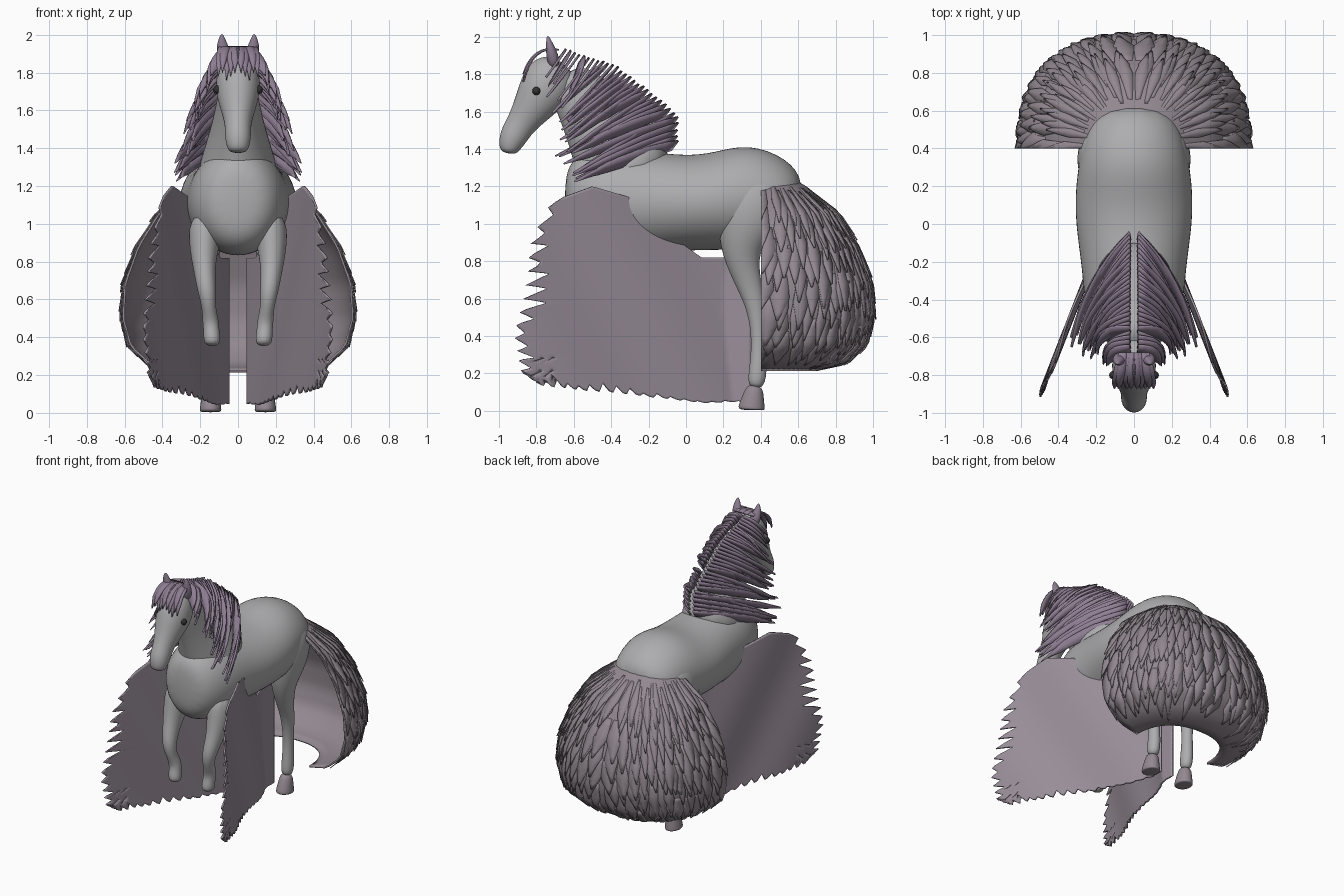
import bpy, bmesh, random
from math import sin, cos, pi
from mathutils import Vector as V

if "Cube" in bpy.data.objects:
    bpy.data.objects.remove(bpy.data.objects["Cube"])

random.seed(4)


def mat(name, c):
    m = bpy.data.materials.new(name)
    m.diffuse_color = (*c, 1)
    m.use_nodes = True
    m.node_tree.nodes["Principled BSDF"].inputs["Base Color"].default_value = m.diffuse_color
    return m


GREY = mat("coat_grey", (.42, .42, .43))
PURPLE = mat("mane_purple", (.27, .21, .29))
MAUVE = mat("wing_mauve", (.33, .28, .33))
DUSK = mat("tail_dusk", (.29, .25, .28))
DARK = mat("eye_dark", (.03, .03, .03))


def table(t, x):
    """Linear lookup in a sorted list of (x, value)."""
    if x <= t[0][0]:
        return t[0][1]
    for (a, p), (b, q) in zip(t, t[1:]):
        if x <= b:
            return p + (q - p) * (x - a) / (b - a)
    return t[-1][1]


def finish(bm, name, m, mirror=False, sub=0, thick=0):
    bmesh.ops.recalc_face_normals(bm, faces=bm.faces)
    me = bpy.data.meshes.new(name)
    bm.to_mesh(me)
    bm.free()
    me.materials.append(m)
    me.shade_smooth()
    ob = bpy.data.objects.new(name, me)
    bpy.context.collection.objects.link(ob)
    if mirror:
        ob.modifiers.new("mirror", 'MIRROR').use_mirror_merge = False
    if sub:
        ob.modifiers.new("subsurf", 'SUBSURF').levels = sub
    if thick:
        s = ob.modifiers.new("solid", 'SOLIDIFY')
        s.thickness, s.offset = thick, 0
    return ob


def loft(name, rings, m=GREY, mirror=False, n=14):
    """Closed tube through rings (x, y, z, half width, half depth)."""
    bm, loops = bmesh.new(), []
    for i, (x, y, z, a, b) in enumerate(rings):
        t = V(rings[min(i + 1, len(rings) - 1)][:3]) - V(rings[max(i - 1, 0)][:3])
        t.x = 0
        d = t.normalized().cross(V((1, 0, 0)))
        loops.append([bm.verts.new(V((x, y, z)) + V((a * cos(k * 2 * pi / n), 0, 0))
                                   + d * b * sin(k * 2 * pi / n)) for k in range(n)])
    for p, q in zip(loops, loops[1:]):
        for k in range(n):
            bm.faces.new((p[k], p[(k + 1) % n], q[(k + 1) % n], q[k]))
    bm.faces.new(loops[0])
    bm.faces.new(loops[-1])
    return finish(bm, name, m, mirror, 2)


def sheet(bm, fn, nu, nv):
    g = [[bm.verts.new(fn(i / nu, j / nv)) for j in range(nv + 1)] for i in range(nu + 1)]
    for i in range(nu):
        for j in range(nv):
            bm.faces.new((g[i][j], g[i + 1][j], g[i + 1][j + 1], g[i][j + 1]))


def lock(bm, a, b, c, side, w):
    """Tapered hair lock along a quadratic curve."""
    def p(u, v):
        q = a * (1 - u) ** 2 + b * 2 * u * (1 - u) + c * u * u
        return q + side * (v - .5) * w * table([(0, .6), (.35, 1), (.75, .8), (1, .06)], u)
    sheet(bm, p, 8, 2)


# torso, neck and head
loft("torso", [(0, -.65, 1.12, .10, .14), (0, -.6, 1.12, .20, .25), (0, -.45, 1.12, .27, .31),
               (0, -.25, 1.12, .28, .28), (0, 0, 1.11, .32, .26), (0, .18, 1.12, .32, .27),
               (0, .33, 1.15, .30, .29), (0, .48, 1.12, .27, .25), (0, .6, 1.08, .19, .15)])
loft("neck", [(0, -.28, 1.2, .24, .26), (0, -.35, 1.34, .20, .26), (0, -.43, 1.49, .15, .22),
              (0, -.54, 1.66, .11, .17), (0, -.66, 1.8, .09, .12)])
loft("head", [(0, -.67, 1.87, .07, .08), (0, -.715, 1.8, .115, .14), (0, -.76, 1.71, .125, .145),
              (0, -.83, 1.61, .095, .105), (0, -.885, 1.53, .07, .08), (0, -.925, 1.465, .072, .078),
              (0, -.945, 1.41, .062, .06), (0, -.95, 1.375, .045, .04)])
loft("ear", [(.06, -.70, 1.83, .035, .03), (.075, -.715, 1.9, .042, .035),
             (.085, -.73, 1.96, .026, .02), (.085, -.74, 2.005, .006, .006)], PURPLE, True)
bm = bmesh.new()
bmesh.ops.create_uvsphere(bm, u_segments=12, v_segments=8, radius=.022)
bmesh.ops.translate(bm, vec=(.11, -.80, 1.71), verts=bm.verts)
finish(bm, "eye", DARK, True)

# raised front legs and standing hind legs
loft("front_leg", [(.16, -.42, 1.05, .10, .14), (.18, -.47, .9, .085, .11), (.18, -.53, .76, .058, .07),
                   (.165, -.585, .64, .05, .055), (.155, -.57, .56, .036, .042),
                   (.145, -.535, .49, .045, .048), (.14, -.545, .43, .042, .045),
                   (.135, -.555, .35, .05, .055)], GREY, True)
loft("hind_leg", [(.15, .37, 1.28, .10, .15), (.18, .36, 1.14, .13, .2), (.19, .32, .98, .11, .16),
                  (.175, .285, .84, .08, .10), (.16, .335, .68, .052, .07), (.15, .38, .54, .045, .05),
                  (.145, .39, .36, .035, .037), (.145, .385, .2, .045, .052),
                  (.145, .37, .12, .038, .042)], GREY, True)
loft("hind_hoof", [(.145, .37, .14, .038, .042), (.145, .36, .08, .05, .058),
                   (.145, .35, .015, .06, .075), (.145, .35, .003, .058, .07)], DUSK, True)

# drooping wings: thin upright sheets with ragged front and lower edges
FRONT = [(0, -.88), (.3, -.92), (.6, -.86), (.85, -.83), (1, -.72)]
BOTTOM = [(-.9, .14), (-.5, .1), (-.1, .06), (.1, .04), (.35, .05)]
TOP = [(-.9, 1.02), (-.72, 1.12), (-.5, 1.2), (-.3, 1.14), (-.1, .95), (.08, .82), (.35, .82)]
TEETH = [random.uniform(.05, .15) for _ in range(30)]


def tooth(v, n):
    k = min(int(v * n), n - 1)
    return abs(((v * n - k) - .7) / (.7 if v * n - k < .7 else .3)) * TEETH[k]


def wing(u, v):
    y = table(FRONT, v)
    y = y + (.35 - y) * u + tooth(v, 13) * max(0, 1 - u / .3)
    lo = table(BOTTOM, y) + tooth(u, 17) * .6 * (1 - u) * max(0, 1 - v / .2)
    z = lo + (table(TOP, y) - lo) * v
    x = .14 - .39 * y + .012 * sin(y * 9 + z * 5)
    return V((max(x, .05), y, z))


bm = bmesh.new()
sheet(bm, wing, 68, 78)
finish(bm, "wing", MAUVE, True, thick=.012)

# mane: locks falling forward and outward from the crest
CREST = [(0, V((.02, -.66, 1.91))), (.35, V((.02, -.4, 1.83))), (.65, V((.02, -.2, 1.68))),
         (.85, V((.02, -.06, 1.56))), (1, V((.02, -.06, 1.42)))]
TIP = [(0, V((.15, -.69, 1.76))), (.4, V((.24, -.63, 1.56))), (1, V((.32, -.64, 1.22)))]
bm = bmesh.new()
for layer in range(2):
    for i in range(15):
        t = (i + .5 * layer) / 14.5
        a, c = table(CREST, t), table(TIP, t)
        c = c + V((random.uniform(-.03, .03), random.uniform(-.07, .07), random.uniform(-.03, .03)))
        b = (a + c) / 2 + V((.06 + .03 * layer, .02, .02))
        lock(bm, a, b, c, V((.1, .55, .75)).normalized(), random.uniform(.075, .11))
finish(bm, "mane", PURPLE, True, thick=.012)

bm = bmesh.new()
for i in range(5):
    x = .015 + .02 * i
    lock(bm, V((x * .7, -.68, 1.93)), V((x, -.82, 1.96)), V((x * 1.1, -.87, 1.8 - .02 * (i % 3))),
         V((1, 0, 0)), .045)
finish(bm, "forelock", PURPLE, True, thick=.01)

# tail: open-fronted dome clad in overlapping locks
RAD = [(0, .1), (.1, .25), (.24, .42), (.38, .53), (.53, .6), (.67, .61), (.8, .57), (.92, .46), (1, .32)]
HGT = [(0, 1.28), (.1, 1.2), (.24, 1.06), (.38, .88), (.53, .68), (.67, .5), (.8, .35), (.92, .25), (1, .22)]


def dome(a, v, lift=0):
    r, z = table(RAD, v) - .015 + lift, table(HGT, v)
    s, c = sin(a), max(cos(a), 0)
    return V((r * 1.02 * abs(s) ** .85 * (1 if s > 0 else -1), .4 + r * c ** .85, z))


bm = bmesh.new()
sheet(bm, lambda u, v: dome((u - .5) * pi, v), 40, 28)
finish(bm, "tail_core", DUSK, thick=.012)

bm = bmesh.new()
for row in range(8):
    for k in range(13):
        a0 = (k + .5 + random.uniform(-.3, .3)) / 13 * pi / 2
        v0 = .1 + row * .092 + random.uniform(-.03, .03)
        length, w = random.uniform(.16, .24), random.uniform(.06, .1)

        def p(u, v):
            half = w * table([(0, .5), (.5, 1), (1, .1)], u)
            a = min(max(a0 + (v - .5) * half * 1.6 + .05 * u, 0), pi / 2)
            return dome(a, min(v0 + u * length, 1), .004 + .02 * u)
        sheet(bm, p, 6, 2)
finish(bm, "tail_locks", DUSK, True, thick=.006)
